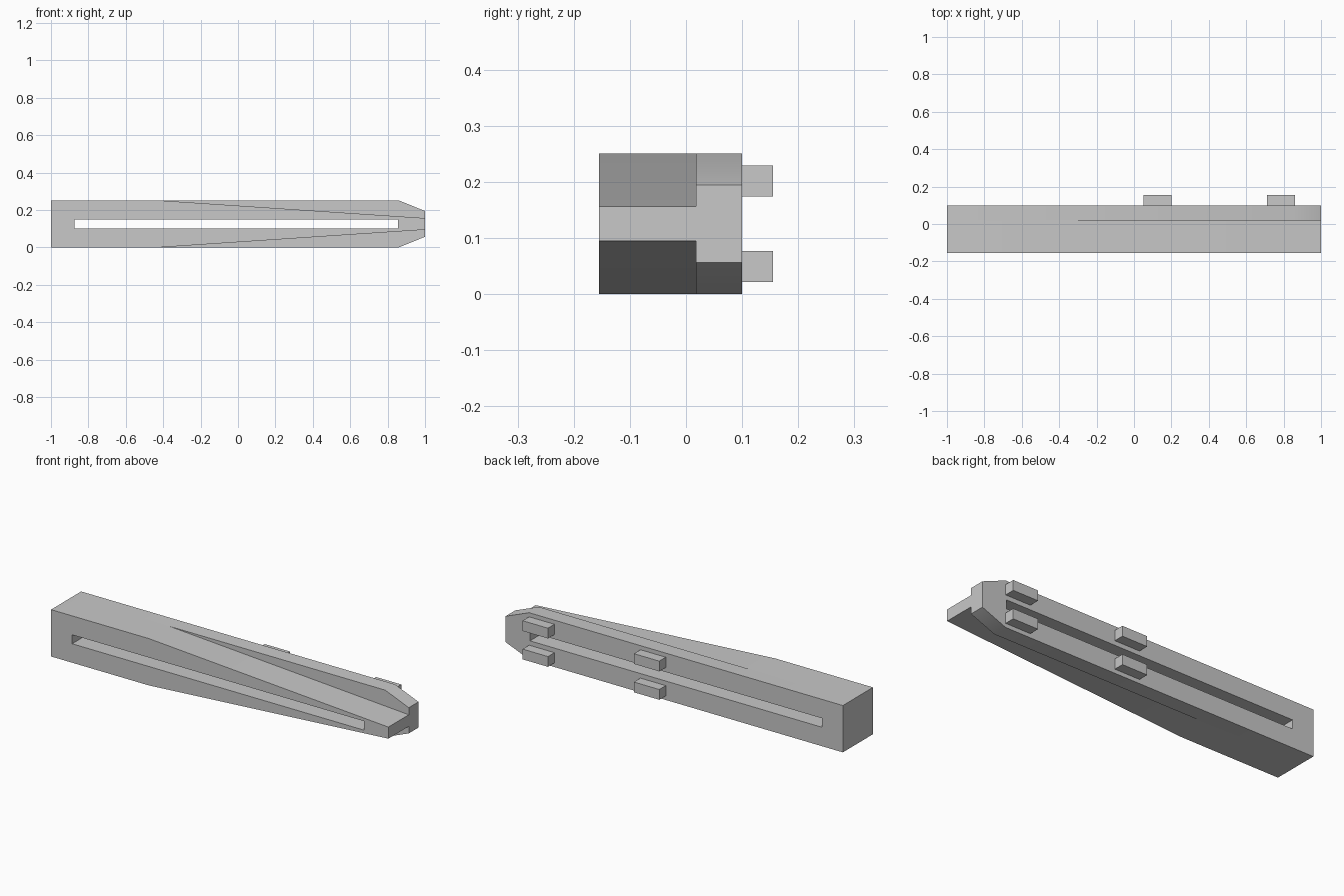
import bpy
import bmesh
from math import radians
from mathutils import Matrix

if "Cube" in bpy.data.objects:
    bpy.data.objects.remove(bpy.data.objects["Cube"], do_unlink=True)

MID = 0.1255    # height of the symmetry plane
HALF = 0.1255   # half height of the bar
SEAM = 0.018    # depth where the tapered front meets the back plate
BACK = 0.10

grey = bpy.data.materials.new("light_grey")
grey.use_nodes = True
colour = (0.58, 0.58, 0.58, 1)
grey.diffuse_color = colour
grey.node_tree.nodes["Principled BSDF"].inputs["Base Color"].default_value = colour


def make_object(name, bm):
    bmesh.ops.recalc_face_normals(bm, faces=bm.faces[:])
    mesh = bpy.data.meshes.new(name)
    bm.to_mesh(mesh)
    bm.free()
    mesh.materials.append(grey)
    obj = bpy.data.objects.new(name, mesh)
    bpy.context.collection.objects.link(obj)
    return obj


def tapered_bar(name, bend_x, tip_half, y0, y1):
    """Bar along x, symmetric about MID, narrowing from bend_x to its tip."""
    upper = [(-1, HALF), (bend_x, HALF), (1, tip_half)]
    outline = upper + [(x, -z) for x, z in reversed(upper)]
    bm = bmesh.new()
    face = bm.faces.new([bm.verts.new((x, y0, MID + z)) for x, z in outline])
    ext = bmesh.ops.extrude_face_region(bm, geom=[face])
    verts = [v for v in ext["geom"] if isinstance(v, bmesh.types.BMVert)]
    bmesh.ops.translate(bm, verts=verts, vec=(0, y1 - y0, 0))
    return make_object(name, bm)


def box(name, x, y, z):
    """Box from (min, max) ranges."""
    bm = bmesh.new()
    bmesh.ops.create_cube(bm, size=1)
    ranges = (x, y, z)
    size = Matrix.Diagonal([b - a for a, b in ranges]).to_4x4()
    centre = Matrix.Translation([(a + b) / 2 for a, b in ranges])
    bm.transform(centre @ size)
    return make_object(name, bm)


def boolean(target, other, operation):
    mod = target.modifiers.new(operation, 'BOOLEAN')
    mod.operation = operation
    mod.solver = 'EXACT'
    mod.object = other
    bpy.context.view_layer.objects.active = target
    bpy.ops.object.modifier_apply(modifier=mod.name)
    bpy.data.objects.remove(other, do_unlink=True)


# Body: long tapered front joined to a back plate with a short chamfered tip
body = tapered_bar("body", -0.42, 0.031, -0.155, SEAM)
back_plate = tapered_bar("back_plate", 0.86, 0.069, SEAM, BACK)
boolean(body, back_plate, 'UNION')

# Long slot right through the body
slot = box("slot_cutter", (-0.875, 0.855), (-0.3, 0.3), (MID - 0.024, MID + 0.024))
boolean(body, slot, 'DIFFERENCE')

# Four mounting pegs on the back
for place, x in (("middle", 0.05), ("tip", 0.71)):
    for level, z in (("lower", 0.022), ("upper", 0.174)):
        box(f"{level}_{place}_peg", (x, x + 0.15), (BACK, 0.155), (z, z + 0.055))

# Soft shading over the shallow bends only
bpy.ops.object.select_all(action='DESELECT')
body.select_set(True)
bpy.context.view_layer.objects.active = body
bpy.ops.object.shade_smooth_by_angle(angle=radians(30))
